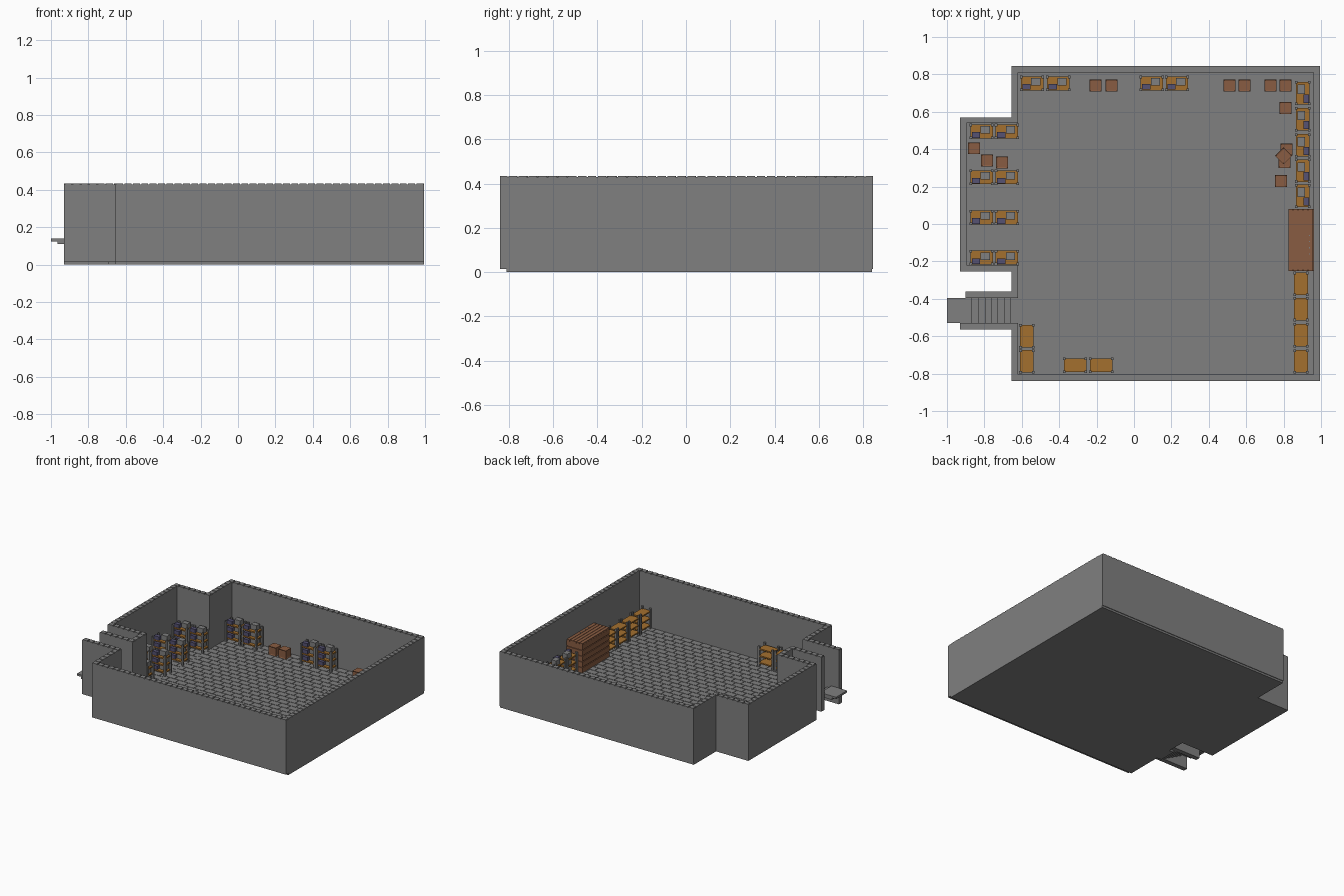
import bpy, bmesh, math
from mathutils import Matrix, Vector

if "Cube" in bpy.data.objects:
    bpy.data.objects.remove(bpy.data.objects["Cube"])


def material(name, col):
    m = bpy.data.materials.new(name)
    m.diffuse_color = (*col, 1)
    m.use_nodes = True
    m.node_tree.nodes["Principled BSDF"].inputs["Base Color"].default_value = m.diffuse_color
    return m


GREY = material("stone_grey", (0.215, 0.215, 0.215))
ORANGE = material("shelf_orange", (0.37, 0.16, 0.028))
BROWN = material("crate_brown", (0.25, 0.108, 0.054))
NAVY = material("dull_navy", (0.092, 0.085, 0.17))


def box(bm, x0, x1, y0, y1, z0, z1, mat=0):
    """Add an axis-aligned box given by its limits."""
    mtx = Matrix.Translation(((x0 + x1) / 2, (y0 + y1) / 2, (z0 + z1) / 2)) @ \
        Matrix.Diagonal((x1 - x0, y1 - y0, z1 - z0, 1))
    r = bmesh.ops.create_cube(bm, size=1, matrix=mtx)
    for f in {f for v in r["verts"] for f in v.link_faces}:
        f.material_index = mat


def finish(bm, name, mats, loc=(0, 0, 0), rot=0):
    me = bpy.data.meshes.new(name)
    bm.to_mesh(me)
    bm.free()
    for m in mats:
        me.materials.append(m)
    ob = bpy.data.objects.new(name, me)
    ob.location = loc
    ob.rotation_euler.z = rot
    bpy.context.collection.objects.link(ob)
    return ob


FLOOR = 0.02
TOP = 0.43

# floor slab with the alcove
bm = bmesh.new()
box(bm, -0.655, 0.995, -0.81, 0.84, 0, 0.015)
box(bm, -0.93, -0.655, -0.255, 0.57, 0, 0.015)
finish(bm, "floor_slab", [GREY])


# paving tiles in staggered rows
def pave(bm, x0, x1, y0, y1, w=0.08, d=0.05, gap=0.004):
    rows = round((y1 - y0) / d)
    d = (y1 - y0) / rows
    for r in range(rows):
        x = x0 - (w / 2 if r % 2 else 0)
        while x < x1 - gap:
            a, b = max(x, x0), min(x + w - gap, x1)
            if b - a > 0.005:
                box(bm, a, b, y0 + r * d, y0 + (r + 1) * d - gap, 0.013, FLOOR)
            x += w


bm = bmesh.new()
pave(bm, -0.62, 0.96, -0.805, 0.81)
pave(bm, -0.895, -0.62, -0.22, 0.54)
finish(bm, "floor_tiles", [GREY])

# walls, with a row of capping bricks
WALLS = {
    "front_wall": (-0.655, 0.995, -0.84, -0.805),
    "right_wall": (0.96, 0.995, -0.805, 0.81),
    "back_wall": (-0.655, 0.995, 0.81, 0.845),
    "left_back_wall": (-0.655, -0.62, 0.57, 0.81),
    "alcove_back_wall": (-0.93, -0.62, 0.54, 0.57),
    "alcove_left_wall": (-0.93, -0.895, -0.22, 0.54),
    "alcove_front_wall": (-0.93, -0.62, -0.255, -0.22),
    "left_middle_wall": (-0.655, -0.62, -0.36, -0.255),
    "stair_back_wall": (-0.90, -0.62, -0.395, -0.36),
    "stair_front_wall": (-0.93, -0.62, -0.565, -0.53),
    "left_front_wall": (-0.655, -0.62, -0.805, -0.565),
}
for name, (x0, x1, y0, y1) in WALLS.items():
    bm = bmesh.new()
    box(bm, x0, x1, y0, y1, 0.015, TOP)
    along_x = x1 - x0 > y1 - y0
    length = max(x1 - x0, y1 - y0)
    n = max(1, round(length / 0.045))
    s = length / n
    for i in range(n):
        a, b = i * s + 0.004, (i + 1) * s - 0.004
        if along_x:
            box(bm, x0 + a, x0 + b, y0, y1, TOP - 0.002, TOP + 0.005)
        else:
            box(bm, x0, x1, y0 + a, y0 + b, TOP - 0.002, TOP + 0.005)
    finish(bm, name, [GREY])

# entrance landing and descending steps
bm = bmesh.new()
box(bm, -1.0, -0.865, -0.53, -0.395, 0.125, 0.14)
box(bm, -0.965, -0.865, -0.53, -0.395, 0.11, 0.125)
for i in range(6):
    x = -0.865 + 0.034 * i
    top = 0.122 - 0.018 * i
    box(bm, x, x + 0.036, -0.53, -0.395, max(0.002, top - 0.03), top)
box(bm, -0.665, -0.62, -0.53, -0.395, 0, FLOOR)
finish(bm, "entrance_steps", [GREY])


# shelving units: posts, planks and optional goods
def shelf(x, y, rot=0, stocked=False):
    bm = bmesh.new()
    for sx in (-0.058, 0.058):
        for sy in (-0.034, 0.034):
            box(bm, sx - 0.007, sx + 0.007, sy - 0.007, sy + 0.007, 0, 0.155, 0)
    for z in (0.02, 0.073, 0.126):
        box(bm, -0.06, 0.06, -0.037, 0.037, z, z + 0.01, 1)
        if stocked:
            box(bm, -0.005, 0.045, -0.012, 0.028, z + 0.01, z + 0.048, 0)
            box(bm, -0.052, -0.008, -0.034, -0.004, z + 0.01, z + 0.038, 2)
    finish(bm, "stocked_shelf" if stocked else "empty_shelf",
           [GREY, ORANGE, NAVY], (x, y, FLOOR), rot)


for x in (-0.545, -0.405, 0.095, 0.23):
    shelf(x, 0.752, 0, True)
for y in (0.495, 0.25, 0.035, -0.18):
    for x in (-0.815, -0.68):
        shelf(x, y, 0, True)
for y in (0.70, 0.56, 0.42, 0.285, 0.15):
    shelf(0.902, y, math.pi / 2, True)
for y in (-0.32, -0.455, -0.595, -0.735):
    shelf(0.893, y, math.pi / 2)
for y in (-0.60, -0.735):
    shelf(-0.573, y, math.pi / 2)
for x in (-0.315, -0.175):
    shelf(x, -0.755)


# wooden crates with recessed side panels
def crate(x, y, z=FLOOR, rot=0):
    bm = bmesh.new()
    box(bm, -0.032, 0.032, -0.032, 0.032, 0, 0.064)
    sides = [f for f in bm.faces if f.normal.z > -0.5]
    bmesh.ops.inset_individual(bm, faces=sides, thickness=0.009, depth=-0.003)
    finish(bm, "crate", [BROWN], (x, y, z), rot)


for x, y in ((-0.205, 0.74), (-0.12, 0.74), (0.51, 0.74), (0.59, 0.74), (0.73, 0.74),
             (0.81, 0.74), (0.81, 0.62), (0.815, 0.398), (0.805, 0.332), (0.785, 0.23),
             (-0.855, 0.405), (-0.785, 0.34), (-0.705, 0.33)):
    crate(x, y)
crate(0.80, 0.365, FLOOR + 0.064, math.pi / 4)

# large planked chest against the right wall
bm = bmesh.new()
box(bm, 0.832, 0.955, -0.243, 0.073, FLOOR, 0.238)
for i in range(5):
    z = FLOOR + i * 0.044
    box(bm, 0.825, 0.96, -0.25, 0.08, z, z + 0.038)
for i in range(5):
    x = 0.825 + i * 0.027
    box(bm, x + 0.001, x + 0.025, -0.25, 0.08, 0.232, 0.245)
finish(bm, "planked_chest", [BROWN])
bm = bmesh.new()
for i in range(4):
    y = -0.16 + i * 0.033
    box(bm, 0.936, 0.942, y - 0.003, y + 0.003, 0.24, 0.248)
finish(bm, "chest_studs", [GREY])
